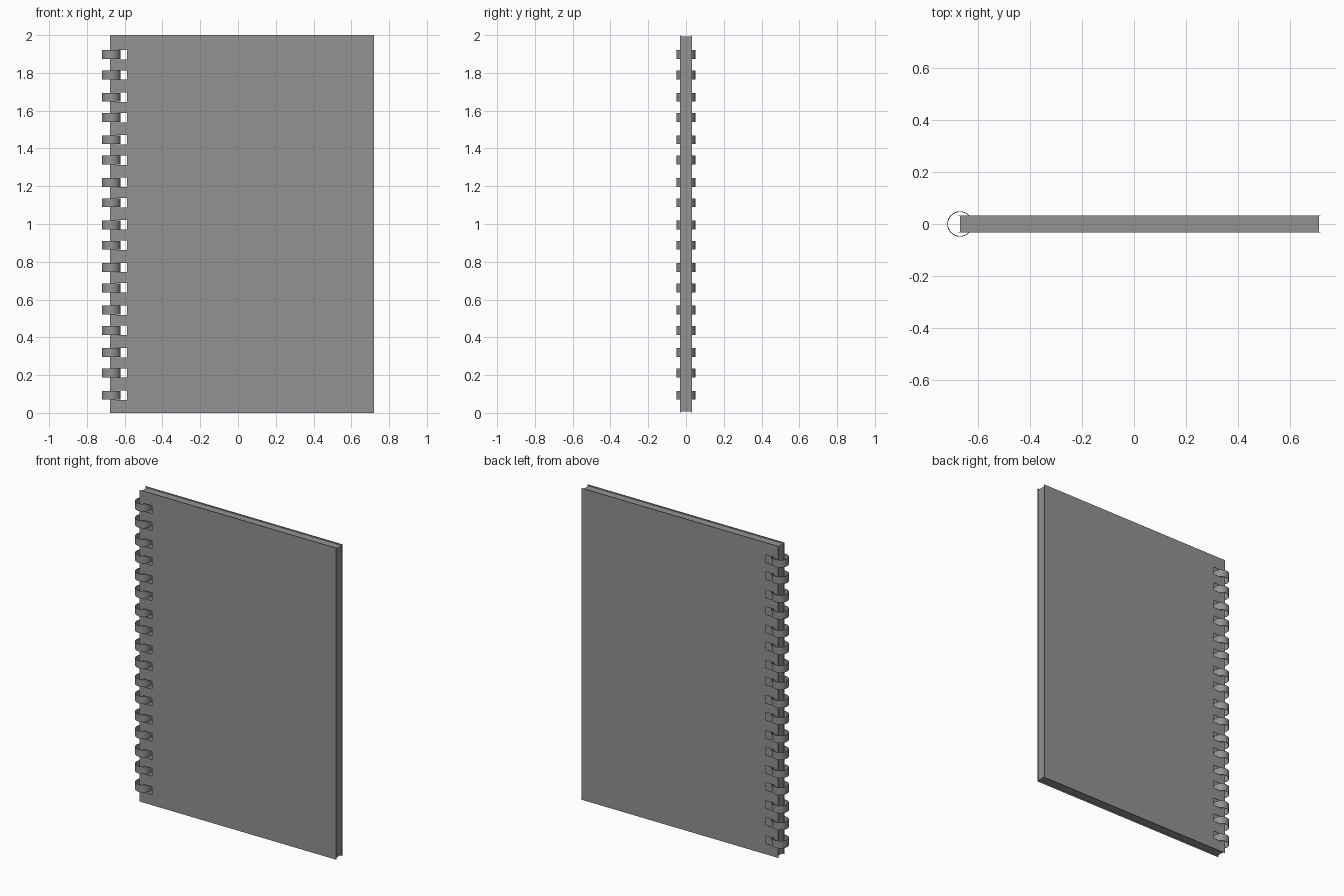
import bpy, bmesh, math

if "Cube" in bpy.data.objects:
    bpy.data.objects.remove(bpy.data.objects["Cube"])

# Ring heights: 17 rings, slightly paired spacing
RING_Z = [0.998 + (i - 8) * 0.1127 + (-0.003 if i % 2 == 0 else 0.002) for i in range(17)]
RING_X, RING_R, RING_H, WALL = -0.671, 0.049, 0.047, 0.003

dark = bpy.data.materials.new("dark_grey")
dark.diffuse_color = (0.29, 0.29, 0.29, 1)
dark.use_nodes = True
dark.node_tree.nodes["Principled BSDF"].inputs["Base Color"].default_value = dark.diffuse_color


def add_box(bm, lo, hi):
    verts = bmesh.ops.create_cube(bm, size=1)["verts"]
    for v in verts:
        for k in range(3):
            v.co[k] = lo[k] if v.co[k] < 0 else hi[k]


def make_object(name, bm):
    bmesh.ops.recalc_face_normals(bm, faces=bm.faces)
    mesh = bpy.data.meshes.new(name)
    bm.to_mesh(mesh)
    bm.free()
    mesh.materials.append(dark)
    obj = bpy.data.objects.new(name, mesh)
    bpy.context.collection.objects.link(obj)
    return obj


# Cutter for the punched slots
bm = bmesh.new()
for z in RING_Z:
    add_box(bm, (-0.647, -0.1, z - 0.025), (-0.587, 0.1, z + 0.025))
cutter = make_object("slot_cutter", bm)
cutter.hide_render = True
cutter.hide_set(True)


def punched_cover(name, lo, hi):
    bm = bmesh.new()
    add_box(bm, lo, hi)
    obj = make_object(name, bm)
    mod = obj.modifiers.new("punched_slots", "BOOLEAN")
    mod.operation = "DIFFERENCE"
    mod.solver = "EXACT"
    mod.object = cutter


# Covers
punched_cover("front_cover", (-0.677, -0.032, 0), (0.719, -0.030, 2))
punched_cover("back_cover", (-0.677, 0.030, 0), (0.719, 0.032, 2))

# Page edges: a hollow band between the covers, slightly inset
bm = bmesh.new()
add_box(bm, (-0.670, -0.030, 0.008), (0.714, 0.030, 1.992))
bm.normal_update()
bmesh.ops.delete(bm, geom=[f for f in bm.faces if abs(f.normal.y) > 0.9],
                 context="FACES_ONLY")
make_object("page_edges", bm)

# Binding rings: thin flat bands threaded through the slots
SIDES = 32
for n, z in enumerate(RING_Z):
    bm = bmesh.new()
    profile = [(RING_R, -1), (RING_R, 1), (RING_R - WALL, 1), (RING_R - WALL, -1)]
    loops = []
    for i in range(SIDES):
        a = 2 * math.pi * i / SIDES
        loops.append([bm.verts.new((RING_X + r * math.cos(a), r * math.sin(a),
                                    z + s * RING_H / 2)) for r, s in profile])
    for i in range(SIDES):
        a, b = loops[i], loops[(i + 1) % SIDES]
        for k in range(4):
            m = (k + 1) % 4
            bm.faces.new((a[k], b[k], b[m], a[m]))
    ring = make_object(f"binding_ring_{n + 1}", bm)
    bpy.ops.object.select_all(action="DESELECT")
    ring.select_set(True)
    bpy.context.view_layer.objects.active = ring
    bpy.ops.object.shade_smooth_by_angle(angle=math.radians(35))
